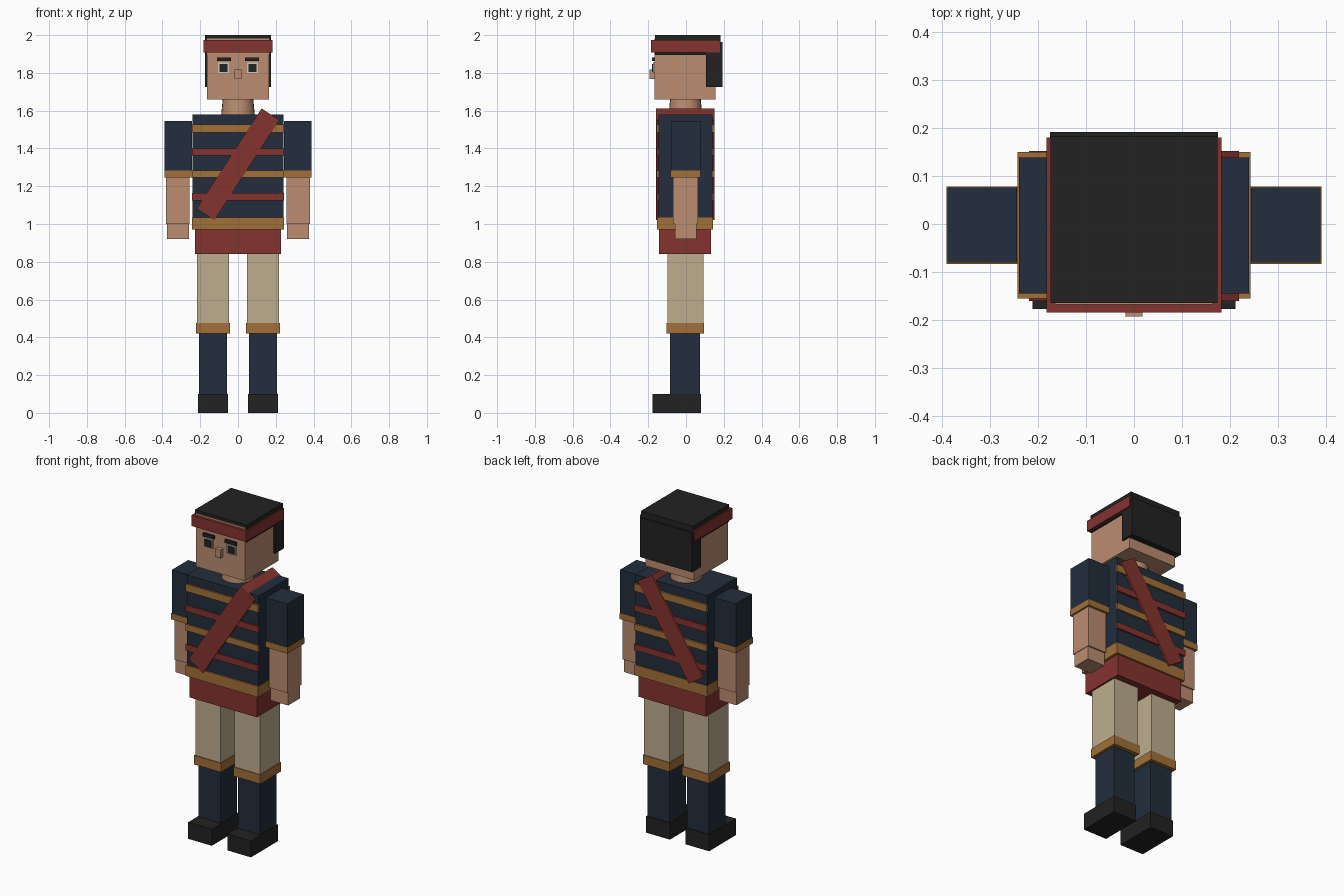
import bpy
import math

old = bpy.data.objects.get("Cube")
if old:
    bpy.data.objects.remove(old, do_unlink=True)


def material(name, r, g, b):
    m = bpy.data.materials.new(name)
    m.use_nodes = True
    m.diffuse_color = (r, g, b, 1)
    m.node_tree.nodes["Principled BSDF"].inputs["Base Color"].default_value = (r, g, b, 1)
    return m


navy = material("navy cloth", 0.016, 0.027, 0.046)
red = material("red cloth", 0.23, 0.033, 0.028)
gold = material("gold trim", 0.36, 0.16, 0.04)
cream = material("cream trousers", 0.51, 0.42, 0.275)
skin = material("skin", 0.5, 0.265, 0.16)
black = material("black", 0.016, 0.016, 0.016)
white = material("eye white", 0.62, 0.58, 0.5)


def box(name, mat, x, y, z, tilt=0):
    """Box from (min, max) ranges, optionally tilted about the y axis."""
    bpy.ops.mesh.primitive_cube_add(size=1, location=[sum(r) / 2 for r in (x, y, z)])
    ob = bpy.context.object
    ob.name = name
    ob.scale = [r[1] - r[0] for r in (x, y, z)]
    ob.rotation_euler.y = tilt
    ob.data.materials.append(mat)
    return ob


def wide(name, mat, half, y, z):
    return box(name, mat, (-half, half), y, z)


def pair(name, mat, x, y, z):
    """Matching boxes on the left (+x) and right (-x)."""
    box("left_" + name, mat, x, y, z)
    box("right_" + name, mat, (-x[1], -x[0]), y, z)


# Legs
pair("shoe", black, (0.052, 0.211), (-0.177, 0.08), (0, 0.1))
pair("gaiter", navy, (0.058, 0.206), (-0.085, 0.074), (0.1, 0.43))
pair("knee_band", gold, (0.042, 0.222), (-0.104, 0.096), (0.42, 0.475))
pair("thigh", cream, (0.047, 0.217), (-0.099, 0.092), (0.43, 0.85))

# Body
wide("hips", red, 0.227, (-0.142, 0.132), (0.84, 0.98))
wide("belt", gold, 0.243, (-0.154, 0.144), (0.97, 1.035))
wide("torso", navy, 0.24, (-0.145, 0.139), (1.0, 1.58))
for i, z in enumerate((1.144, 1.265, 1.381, 1.506)):
    mat = (red, gold)[i % 2]
    h = 0.019 + 0.003 * (i == 3)
    wide(f"front_stripe_{i}", mat, 0.243, (-0.155, -0.145), (z - h, z + h))
    wide(f"back_stripe_{i}", mat, 0.243, (0.139, 0.15), (z - h, z + h))

# Diagonal sash passing over the shoulder, front and back
box("sash", red, (-0.056, 0.056), (-0.16, 0.152), (1.0, 1.632), math.radians(33))

# Arms
pair("sleeve", navy, (0.244, 0.388), (-0.08, 0.076), (1.26, 1.546))
pair("sleeve_cuff", gold, (0.242, 0.39), (-0.083, 0.078), (1.247, 1.284))
pair("forearm", skin, (0.256, 0.38), (-0.068, 0.064), (1.0, 1.26))
pair("hand", skin, (0.259, 0.377), (-0.058, 0.055), (0.92, 1.0))

# Neck
bpy.ops.mesh.primitive_cone_add(vertices=24, radius1=0.09, radius2=0.08, depth=0.1,
                                location=(0, -0.003, 1.62))
neck = bpy.context.object
neck.name = "neck"
neck.data.materials.append(skin)
bpy.ops.object.shade_smooth_by_angle()

# Head, hair and headband
wide("head", skin, 0.164, (-0.168, 0.156), (1.66, 1.983))
wide("hair_top", black, 0.174, (-0.165, 0.183), (1.895, 2.0))
wide("hair_back", black, 0.175, (0.106, 0.192), (1.724, 1.963))
wide("headband", red, 0.182, (-0.184, 0.18), (1.907, 1.973))

# Face
pair("eye", white, (0.047, 0.106), (-0.175, -0.167), (1.8, 1.855))
pair("pupil", black, (0.055, 0.098), (-0.179, -0.174), (1.806, 1.848))
pair("eyebrow", black, (0.037, 0.111), (-0.18, -0.167), (1.862, 1.882))
wide("nose", skin, 0.018, (-0.193, -0.167), (1.767, 1.818))
